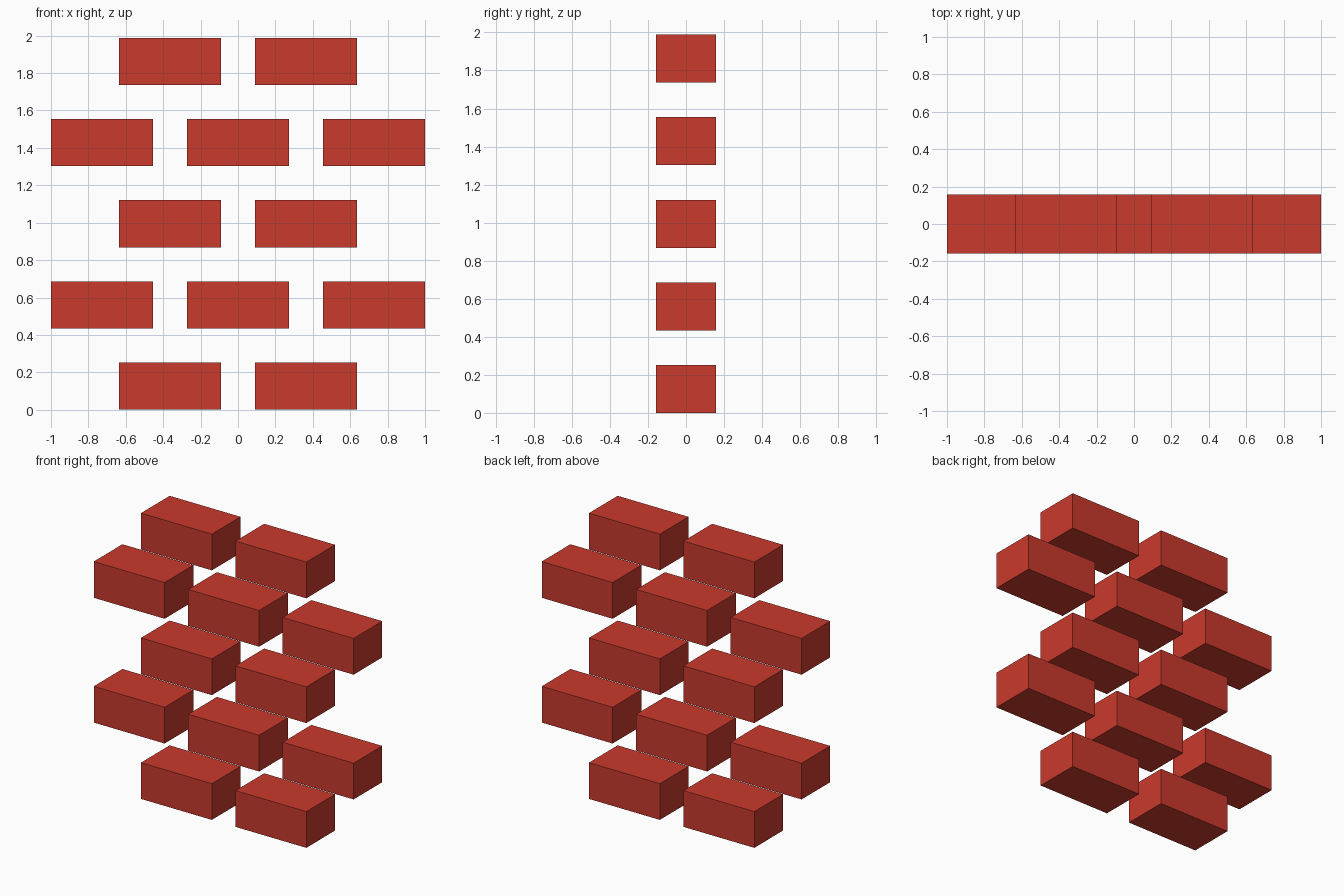
import bpy

if "Cube" in bpy.data.objects:
    bpy.data.objects.remove(bpy.data.objects["Cube"])

# Brick size, gap and course spacing
WIDTH, DEPTH, HEIGHT = 0.5455, 0.315, 0.2523
GAP = 0.1818
PITCH_X = WIDTH + GAP
PITCH_Z = 0.434

red = bpy.data.materials.new("brick_red")
red.diffuse_color = (0.591, 0.042, 0.026, 1.0)
red.use_nodes = True
red.node_tree.nodes["Principled BSDF"].inputs["Base Color"].default_value = red.diffuse_color


def add_brick(name, x, z):
    bpy.ops.mesh.primitive_cube_add(size=1, location=(x, 0, z))
    brick = bpy.context.object
    brick.name = name
    brick.scale = (WIDTH, DEPTH, HEIGHT)
    bpy.ops.object.transform_apply(location=False, rotation=False, scale=True)
    brick.data.materials.append(red)


# Five staggered courses, alternating two and three bricks
for row, count in enumerate((2, 3, 2, 3, 2)):
    for col in range(count):
        x = (col - (count - 1) / 2) * PITCH_X
        add_brick(f"brick_row{row + 1}_{col + 1}", x, row * PITCH_Z + HEIGHT / 2)
